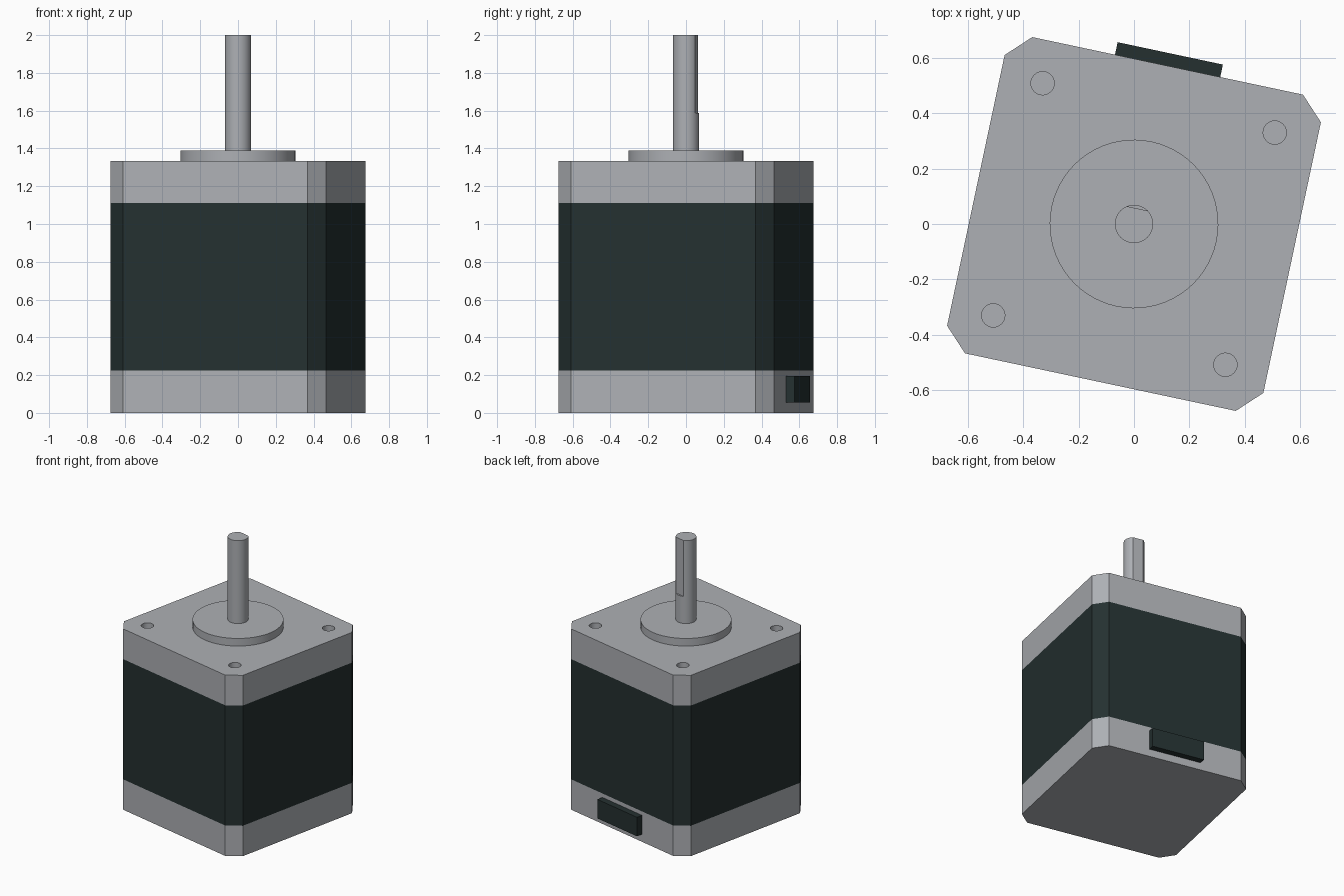
import bpy
import bmesh
import math
from mathutils import Matrix

cube = bpy.data.objects.get("Cube")
if cube:
    bpy.data.objects.remove(cube, do_unlink=True)

TURN = Matrix.Rotation(math.radians(-12), 4, "Z")
HALF, CHAMFER = 0.583, 0.084
CAP, BAND_TOP, TOP = 0.224, 1.11, 1.333


def material(name, colour):
    mat = bpy.data.materials.new(name)
    mat.use_nodes = True
    mat.diffuse_color = (*colour, 1)
    shader = mat.node_tree.nodes["Principled BSDF"]
    shader.inputs["Base Color"].default_value = (*colour, 1)
    return mat


metal = material("brushed_grey", (0.42, 0.435, 0.46))
dark = material("dark_green_black", (0.018, 0.030, 0.030))


def prism(name, outline, z0, z1, mat):
    """Extrude a closed outline between two heights."""
    bm = bmesh.new()
    face = bm.faces.new([bm.verts.new((x, y, z0)) for x, y in outline])
    up = bmesh.ops.extrude_face_region(bm, geom=[face])["geom"]
    verts = [v for v in up if isinstance(v, bmesh.types.BMVert)]
    bmesh.ops.translate(bm, verts=verts, vec=(0, 0, z1 - z0))
    bmesh.ops.recalc_face_normals(bm, faces=bm.faces)
    mesh = bpy.data.meshes.new(name)
    bm.to_mesh(mesh)
    bm.free()
    mesh.transform(TURN)
    mesh.materials.append(mat)
    obj = bpy.data.objects.new(name, mesh)
    bpy.context.collection.objects.link(obj)
    return obj


def circle(radius, cx=0, cy=0, sides=64):
    steps = [2 * math.pi * i / sides for i in range(sides)]
    return [(cx + radius * math.cos(a), cy + radius * math.sin(a)) for a in steps]


def rectangle(x0, x1, y0, y1):
    return [(x0, y0), (x1, y0), (x1, y1), (x0, y1)]


def select_only(obj):
    bpy.ops.object.select_all(action="DESELECT")
    obj.select_set(True)
    bpy.context.view_layer.objects.active = obj


def cut(obj, cutter):
    cutter.hide_render = True
    mod = obj.modifiers.new("cut", "BOOLEAN")
    mod.operation = "DIFFERENCE"
    mod.solver = "EXACT"
    mod.object = cutter
    select_only(obj)
    bpy.ops.object.modifier_apply(modifier=mod.name)
    bpy.data.objects.remove(cutter, do_unlink=True)


def smooth(obj):
    select_only(obj)
    bpy.ops.object.shade_smooth_by_angle(angle=math.radians(25))


# Square body outline with chamfered corners
inner = HALF - CHAMFER
body = []
for quarter in range(4):
    c, s = [(1, 0), (0, 1), (-1, 0), (0, -1)][quarter]
    for x, y in ((HALF, inner), (inner, HALF)):
        body.append((x * c - y * s, x * s + y * c))

# Stacked housing
prism("rear_end_cap", body, 0, CAP, metal)
prism("stator_body", body, CAP, BAND_TOP, dark)
front_cap = prism("front_end_cap", body, BAND_TOP, TOP, metal)

# Blind mounting holes
for sx in (-1, 1):
    for sy in (-1, 1):
        outline = circle(0.042, sx * 0.428, sy * 0.428, 32)
        cut(front_cap, prism("hole_cutter", outline, TOP - 0.124, TOP + 0.1, metal))
smooth(front_cap)

# Pilot boss
smooth(prism("pilot_boss", circle(0.304), TOP, 1.389, metal))

# Shaft with a flat on its upper part
shaft = prism("shaft", circle(0.069), 1.37, 2, metal)
cut(shaft, prism("flat_cutter", rectangle(-0.2, 0.2, 0.057, 0.2), 1.588, 2.1, metal))
smooth(shaft)

# Cable socket on the back
prism("cable_socket", rectangle(-0.194, 0.194, HALF - 0.02, 0.629), 0.055, 0.195, dark)
